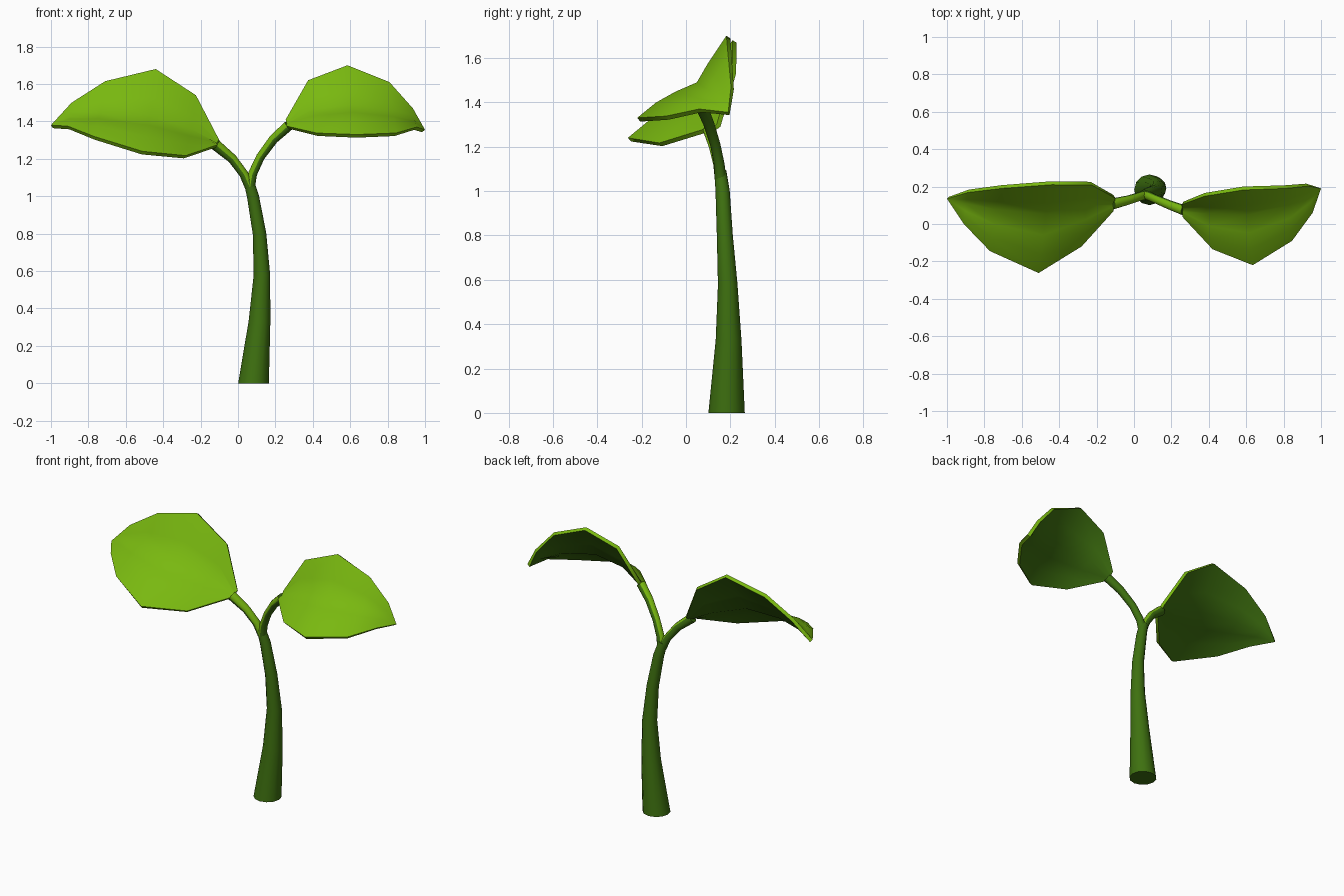
import bpy, bmesh, math
from mathutils import Vector

if "Cube" in bpy.data.objects:
    bpy.data.objects.remove(bpy.data.objects["Cube"])


def material(name, rgb):
    m = bpy.data.materials.new(name)
    m.diffuse_color = (*rgb, 1)
    m.use_nodes = True
    m.node_tree.nodes["Principled BSDF"].inputs["Base Color"].default_value = m.diffuse_color
    return m


LIGHT = material("leaf green", (0.19, 0.48, 0.005))
DARK = material("stem green", (0.048, 0.163, 0.005))


def finish(name, bm, mats, thickness=0, angle=40):
    mesh = bpy.data.meshes.new(name)
    bm.to_mesh(mesh)
    bm.free()
    for m in mats:
        mesh.materials.append(m)
    ob = bpy.data.objects.new(name, mesh)
    bpy.context.collection.objects.link(ob)
    bpy.ops.object.select_all(action='DESELECT')
    ob.select_set(True)
    bpy.context.view_layer.objects.active = ob
    if thickness:
        s = ob.modifiers.new("thickness", 'SOLIDIFY')
        s.thickness = thickness
        s.offset = -1
        s.material_offset = 1
        bpy.ops.object.modifier_apply(modifier=s.name)
    bpy.ops.object.shade_smooth_by_angle(angle=math.radians(angle))
    return ob


def tube(name, path, sides=12, two_tone=False):
    """Tapered tube through (x, y, z, radius) points."""
    bm = bmesh.new()
    pts = [Vector(p[:3]) for p in path]
    rings = []
    for i, p in enumerate(pts):
        d = (pts[min(i + 1, len(pts) - 1)] - pts[max(i - 1, 0)]).normalized()
        if i == 0 and not two_tone:
            d = Vector((0, 0, 1))          # flat cut on the ground
        u = d.cross(Vector((0, 1, 0))).normalized()
        v = d.cross(u)
        rings.append([bm.verts.new(p + path[i][3] * (u * math.cos(a) + v * math.sin(a)))
                      for a in (2 * math.pi * k / sides for k in range(sides))])
    for a, b in zip(rings, rings[1:]):
        for k in range(sides):
            n = (k + 1) % sides
            bm.faces.new((a[k], a[n], b[n], b[k]))
    bm.faces.new(rings[0])
    bm.faces.new(rings[-1])
    bmesh.ops.recalc_face_normals(bm, faces=bm.faces)
    if two_tone:
        # upper side of the branch takes the leaf colour
        d = (pts[-1] - pts[0]).normalized()
        up = Vector((0, -0.3, 1))
        up = (up - d * up.dot(d)).normalized()
        for f in bm.faces:
            f.material_index = 0 if f.normal.dot(up) > 0.3 else 1
        return finish(name, bm, [LIGHT, DARK])
    return finish(name, bm, [DARK])


# Cross-section of a blade: position across, depth of the central groove
SECTION = [(0, 0), (0.2, 0.012), (0.38, 0.055), (0.56, 0.118), (0.73, 0.065), (1, 0)]


def leaf(name, back, front, tip):
    """Grooved blade between a back edge and a front edge, closing at the tip."""
    bm = bmesh.new()
    rows = []
    for b, f in zip(back, front):
        b, f = Vector(b), Vector(f)
        chord = b - f
        down = Vector((0, chord.z, -chord.y))
        rows.append([bm.verts.new(f + chord * t + down * s) for t, s in SECTION])
    end = bm.verts.new(tip)
    cols = len(SECTION) - 1
    for a, b in zip(rows, rows[1:]):
        for k in range(cols):
            bm.faces.new((a[k], a[k + 1], b[k + 1], b[k]))
    for k in range(cols):
        bm.faces.new((rows[-1][k], rows[-1][k + 1], end))
    bmesh.ops.recalc_face_normals(bm, faces=bm.faces)
    if sum(f.normal.z for f in bm.faces) < 0:
        bmesh.ops.reverse_faces(bm, faces=bm.faces)
    return finish(name, bm, [LIGHT, DARK], 0.022, 60)


# Main stem
tube("stem", [(0.083, 0.183, 0, 0.082), (0.115, 0.192, 0.33, 0.058),
              (0.128, 0.188, 0.58, 0.044), (0.115, 0.175, 0.8, 0.036),
              (0.08, 0.165, 1.0, 0.032), (0.055, 0.155, 1.09, 0.027)])

# Forked branches
tube("left_branch", [(0.062, 0.156, 1.05, 0.026), (0.03, 0.147, 1.12, 0.024),
                     (-0.03, 0.128, 1.20, 0.025), (-0.12, 0.106, 1.275, 0.03)],
     two_tone=True)
tube("right_branch", [(0.065, 0.156, 1.05, 0.026), (0.078, 0.150, 1.12, 0.024),
                      (0.12, 0.132, 1.21, 0.023), (0.19, 0.102, 1.305, 0.025),
                      (0.27, 0.072, 1.377, 0.028)], two_tone=True)

# Leaves
leaf("left_leaf",
     [(-0.10, 0.138, 1.30), (-0.225, 0.208, 1.54), (-0.44, 0.21, 1.68),
      (-0.71, 0.19, 1.615), (-0.89, 0.168, 1.50)],
     [(-0.11, 0.068, 1.275), (-0.28, -0.12, 1.217), (-0.51, -0.262, 1.24),
      (-0.77, -0.145, 1.32), (-0.91, 0.0, 1.375)],
     (-1.0, 0.135, 1.38))
leaf("right_leaf",
     [(0.255, 0.103, 1.41), (0.375, 0.148, 1.62), (0.585, 0.182, 1.70),
      (0.81, 0.19, 1.61), (0.935, 0.203, 1.47)],
     [(0.26, 0.037, 1.375), (0.42, -0.135, 1.338), (0.635, -0.22, 1.33),
      (0.845, -0.09, 1.338), (0.955, 0.06, 1.37)],
     (1.0, 0.19, 1.355))
